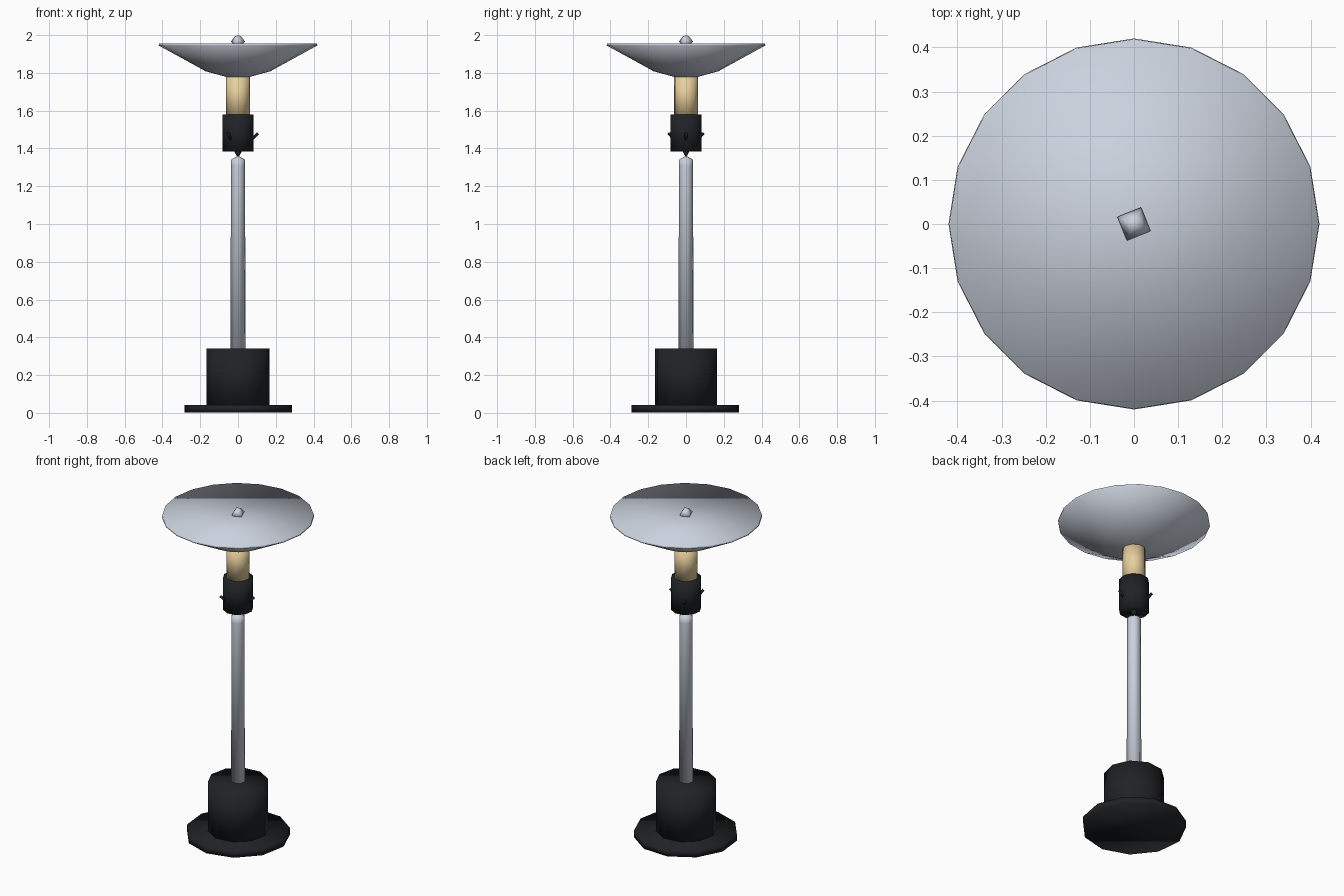
import bpy
from math import pi, cos, sin, radians
from mathutils import Vector

if "Cube" in bpy.data.objects:
    bpy.data.objects.remove(bpy.data.objects["Cube"])


def material(name, rgb):
    m = bpy.data.materials.new(name)
    m.diffuse_color = (*rgb, 1)
    m.use_nodes = True
    m.node_tree.nodes["Principled BSDF"].inputs["Base Color"].default_value = m.diffuse_color
    return m


BLACK = material("black", (0.014, 0.0155, 0.018))
TAN = material("tan", (0.80, 0.62, 0.34))
STEEL = material("steel", (0.60, 0.645, 0.73))


def lathe(name, profile, sides, mat, turn=0.0):
    """Spin (radius, z) points around z, fully smooth; open ends get flat caps,
    radius 0 makes a point."""
    verts, faces, rings = [], [], []
    for r, z in profile:
        n = 1 if r == 0 else sides
        rings.append(list(range(len(verts), len(verts) + n)))
        for i in range(n):
            a = turn + 2 * pi * i / sides
            verts.append((r * cos(a), r * sin(a), z))
    for lo, hi in zip(rings, rings[1:]):
        for i in range(sides):
            j = (i + 1) % sides
            if len(lo) == 1:
                faces.append((lo[0], hi[j], hi[i]))
            elif len(hi) == 1:
                faces.append((lo[i], lo[j], hi[0]))
            else:
                faces.append((lo[i], lo[j], hi[j], hi[i]))
    if len(rings[0]) > 1:
        faces.append(tuple(reversed(rings[0])))
    if len(rings[-1]) > 1:
        faces.append(tuple(rings[-1]))
    me = bpy.data.meshes.new(name)
    me.from_pydata(verts, [], faces)
    me.materials.append(mat)
    me.shade_smooth()
    ob = bpy.data.objects.new(name, me)
    bpy.context.collection.objects.link(ob)
    return ob


def drum(name, r, z0, z1, sides, mat, turn=0.0):
    return lathe(name, [(r, z0), (r, z1)], sides, mat, turn)


# Base
drum("base_plate", 0.288, 0.003, 0.042, 11, BLACK, 0.1)
drum("base_drum", 0.168, 0.04, 0.34, 10, BLACK, 0.1)

# Pole with pointed cap, and the small joint above it
lathe("pole", [(0.041, 0.33), (0.038, 1.31), (0.038, 1.34), (0, 1.362)], 8, STEEL, 0.2)
lathe("pole_joint", [(0, 1.35), (0.024, 1.39), (0, 1.40)], 6, BLACK)

# Socket with three clamp screws
drum("socket", 0.084, 1.385, 1.58, 10, BLACK, 0.15)
for k in range(3):
    a = 2 * pi * k / 3
    screw = drum(f"clamp_screw_{k + 1}", 0.008, -0.022, 0.022, 6, BLACK)
    direction = Vector((cos(a), sin(a), 1.0))
    screw.rotation_euler = direction.to_track_quat('Z', 'Y').to_euler()
    screw.location = (0.09 * cos(a), 0.09 * sin(a), 1.465)

# Lamp neck
drum("neck", 0.064, 1.57, 1.785, 10, TAN, 0.1)

# Bowl closed by a flat top
lathe("bowl_shade", [(0, 1.775), (0.06, 1.778), (0.17, 1.808), (0.42, 1.945), (0.418, 1.956)],
      20, STEEL)

# Finial
lathe("finial", [(0, 1.925), (0.041, 1.965), (0.019, 1.993), (0, 2.0)], 4, STEEL, radians(67))
